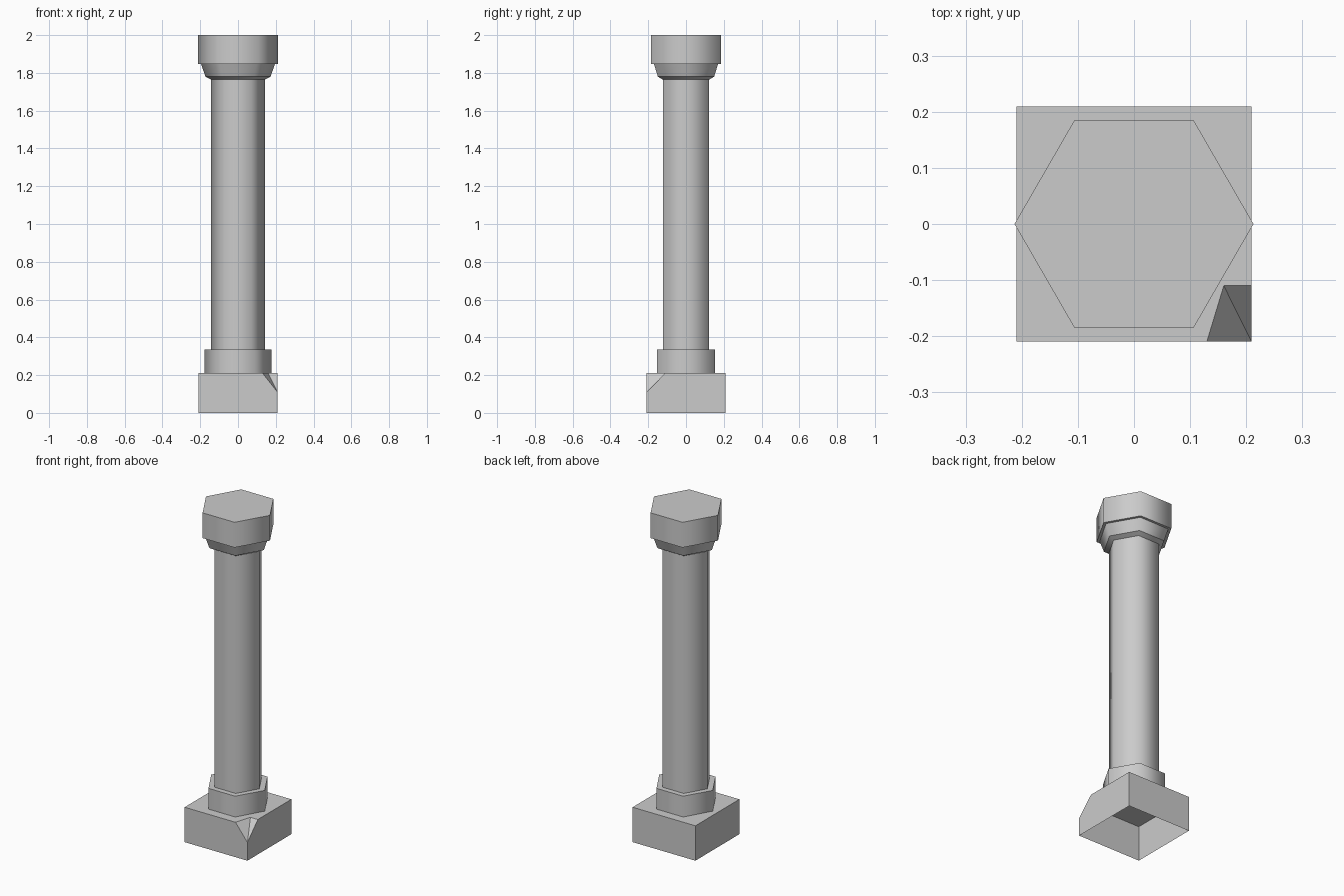
import bpy, bmesh
from math import cos, sin, pi, radians

cube = bpy.data.objects.get("Cube")
if cube:
    bpy.data.objects.remove(cube)

stone = bpy.data.materials.new("grey_stone")
stone.use_nodes = True
stone.diffuse_color = (0.6, 0.6, 0.6, 1)
stone.node_tree.nodes["Principled BSDF"].inputs["Base Color"].default_value = (0.6, 0.6, 0.6, 1)


def finish(name, bm, smooth=False):
    mesh = bpy.data.meshes.new(name)
    bm.to_mesh(mesh)
    bm.free()
    mesh.materials.append(stone)
    ob = bpy.data.objects.new(name, mesh)
    bpy.context.collection.objects.link(ob)
    if smooth:
        bpy.ops.object.select_all(action='DESELECT')
        ob.select_set(True)
        bpy.context.view_layer.objects.active = ob
        bpy.ops.object.shade_smooth_by_angle(angle=radians(65))


def hex_part(name, profile, bottom=False, top=False):
    """Six-sided part; each (radius, z) step keeps a crisp rim."""
    bm = bmesh.new()

    def ring(r, z):
        return [bm.verts.new((r * cos(k * pi / 3), r * sin(k * pi / 3), z)) for k in range(6)]

    for low, high in zip(profile, profile[1:]):
        a, b = ring(*low), ring(*high)
        for k in range(6):
            n = (k + 1) % 6
            bm.faces.new((a[k], a[n], b[n], b[k]))
    if bottom:
        bm.faces.new(ring(*profile[0])[::-1])
    if top:
        bm.faces.new(ring(*profile[-1]))
    finish(name, bm, True)


# Square base, open underneath, with one chipped corner
w, h = 0.209, 0.21
bm = bmesh.new()
bottom = [bm.verts.new((x * w, y * w, 0)) for x, y in ((-1, -1), (1, -1), (1, 1), (-1, 1))]
fl, br, bl = [bm.verts.new((x * w, y * w, h)) for x, y in ((-1, -1), (1, 1), (-1, 1))]
chip_front = bm.verts.new((0.13, -w, h))
chip_inner = bm.verts.new((0.16, -0.11, h))
chip_side = bm.verts.new((w, -0.11, h))
chip_low = bm.verts.new((w, -w, 0.11))
for face in (
    (bottom[0], bottom[1], chip_low, chip_front, fl),
    (bottom[1], bottom[2], br, chip_side, chip_low),
    (bottom[2], bottom[3], bl, br),
    (bottom[3], bottom[0], fl, bl),
    (fl, chip_front, chip_inner, chip_side, br, bl),
    (chip_front, chip_low, chip_inner),
    (chip_inner, chip_low, chip_side),
):
    bm.faces.new(face)
finish("base_block", bm)

# Column, from the foot up
hex_part("foot_collar", [(0.178, 0.21), (0.178, 0.335)], top=True)
hex_part("shaft", [(0.142, 0.335), (0.142, 1.77)])
hex_part("neck", [(0.143, 1.765), (0.172, 1.78), (0.196, 1.848)])
hex_part("cap", [(0.213, 1.848), (0.213, 2.0)], bottom=True, top=True)
